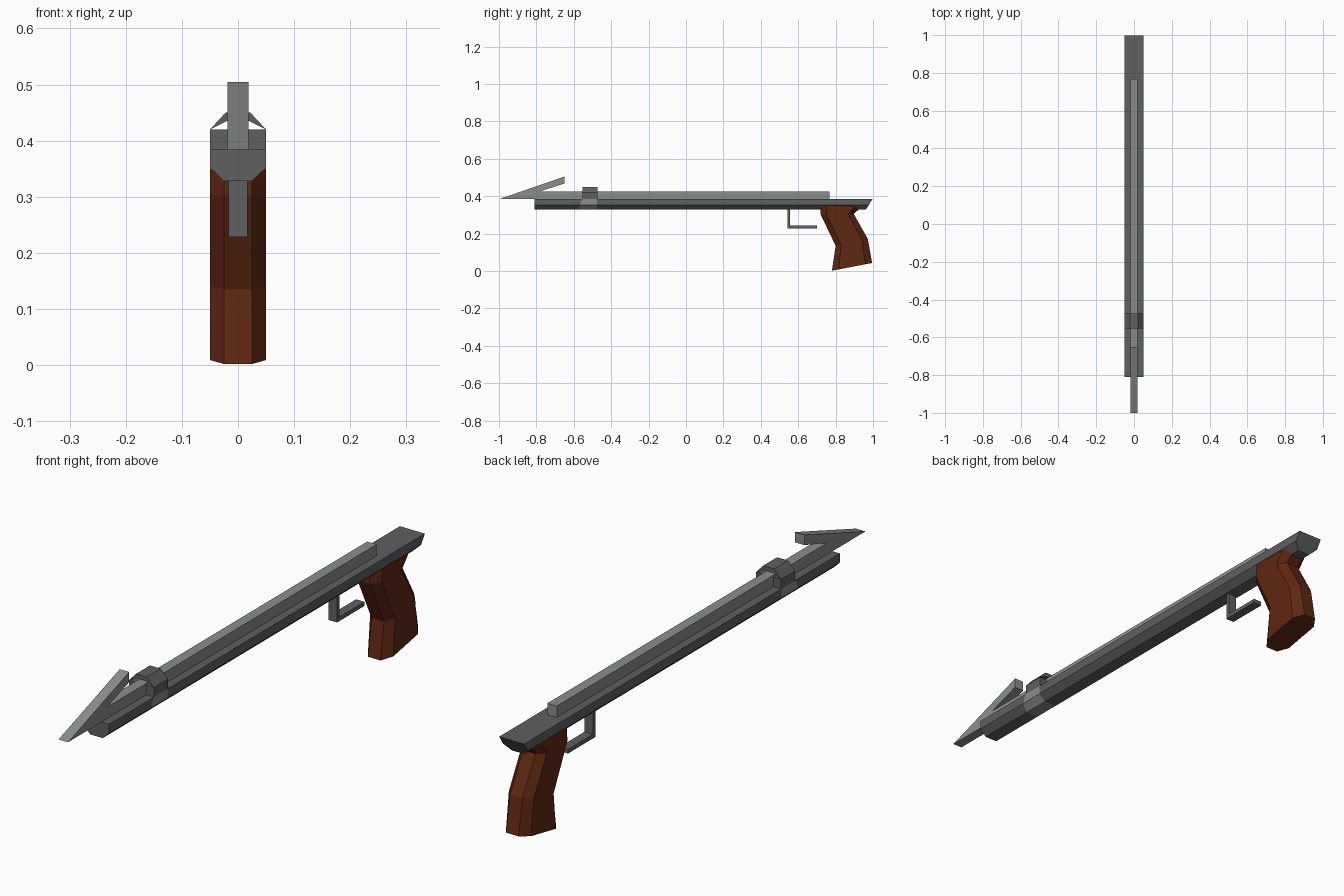
import bpy, bmesh

if "Cube" in bpy.data.objects:
    bpy.data.objects.remove(bpy.data.objects["Cube"], do_unlink=True)


def material(name, colour):
    m = bpy.data.materials.new(name)
    m.use_nodes = True
    m.diffuse_color = (*colour, 1)
    m.node_tree.nodes["Principled BSDF"].inputs["Base Color"].default_value = (*colour, 1)
    return m


dark_metal = material("dark metal", (0.115, 0.115, 0.12))
light_metal = material("light metal", (0.25, 0.27, 0.265))
wood = material("brown wood", (0.115, 0.02, 0.006))


def loft(name, rings, mats, rule=None):
    """Skin a list of equal-length point rings and cap both ends."""
    bm = bmesh.new()
    loops = [[bm.verts.new(p) for p in ring] for ring in rings]
    n = len(loops[0])
    for k, (a, b) in enumerate(zip(loops, loops[1:])):
        for i in range(n):
            j = (i + 1) % n
            face = bm.faces.new((a[i], a[j], b[j], b[i]))
            if rule:
                face.material_index = rule(k, i)
    bm.faces.new(loops[0])
    bm.faces.new(loops[-1])
    bmesh.ops.recalc_face_normals(bm, faces=bm.faces)
    mesh = bpy.data.meshes.new(name)
    bm.to_mesh(mesh)
    bm.free()
    for m in mats:
        mesh.materials.append(m)
    obj = bpy.data.objects.new(name, mesh)
    bpy.context.collection.objects.link(obj)
    return obj


def side_profile(name, points, half, mat):
    """Extrude a (y, z) outline across x."""
    return loft(name, [[(x, y, z) for y, z in points] for x in (-half, half)], [mat])


def front_profile(name, points, y0, y1, mat):
    """Extrude an (x, z) outline along y."""
    return loft(name, [[(x, y, z) for x, z in points] for y in (y0, y1)], [mat])


# Barrel: chamfered underside, slanted rear end, light collar under the band
TOP, SIDE, BOTTOM = 0.385, 0.352, 0.328
section = [(-0.05, TOP), (0.05, TOP), (0.05, SIDE),
           (0.025, BOTTOM), (-0.025, BOTTOM), (-0.05, SIDE)]
stations = [(-0.81, 0), (-0.555, 0.4), (-0.475, 0), (0.998, 0.65)]
rings = [[(x, y - lean * (TOP - z), z) for x, z in section] for y, lean in stations]
loft("barrel", rings, [dark_metal, light_metal],
     lambda k, i: 1 if k == 1 and i > 0 else 0)

# Spear: shaft, point and one upswept barb
side_profile("spear", [(-1, 0.384), (-0.65, 0.505), (-0.65, 0.468), (-0.78, 0.426),
                       (0.767, 0.426), (0.767, 0.384)], 0.019, light_metal)

# Retaining band: two side blocks and a thin arch over the shaft
front_profile("band_arch", [(-0.05, 0.42), (-0.022, 0.45), (0.022, 0.45), (0.05, 0.42),
                            (0.02, 0.435), (-0.02, 0.435)], -0.553, -0.473, dark_metal)
for side, s in (("left", 1), ("right", -1)):
    front_profile(side + "_band_block", [(s * 0.019, TOP), (s * 0.05, TOP),
                  (s * 0.05, 0.42), (s * 0.019, 0.42)], -0.553, -0.473, dark_metal)

# Trigger guard: open L bracket
side_profile("trigger_guard", [(0.543, 0.335), (0.543, 0.228), (0.70, 0.228), (0.70, 0.243),
                               (0.557, 0.243), (0.557, 0.335)], 0.017, dark_metal)

# Grip: chamfered sections given by front and back points (y, z)
levels = [((0.78, 0.002), (0.995, 0.043)), ((0.80, 0.135), (0.972, 0.172)),
          ((0.72, 0.302), (0.897, 0.305)), ((0.72, 0.351), (0.94, 0.345))]
outline = [(-0.025, 0), (0.025, 0), (0.05, 0.17), (0.05, 0.83),
           (0.025, 1), (-0.025, 1), (-0.05, 0.83), (-0.05, 0.17)]
loft("grip", [[(x, f[0] + t * (b[0] - f[0]), f[1] + t * (b[1] - f[1]))
               for x, t in outline] for f, b in levels], [wood])
